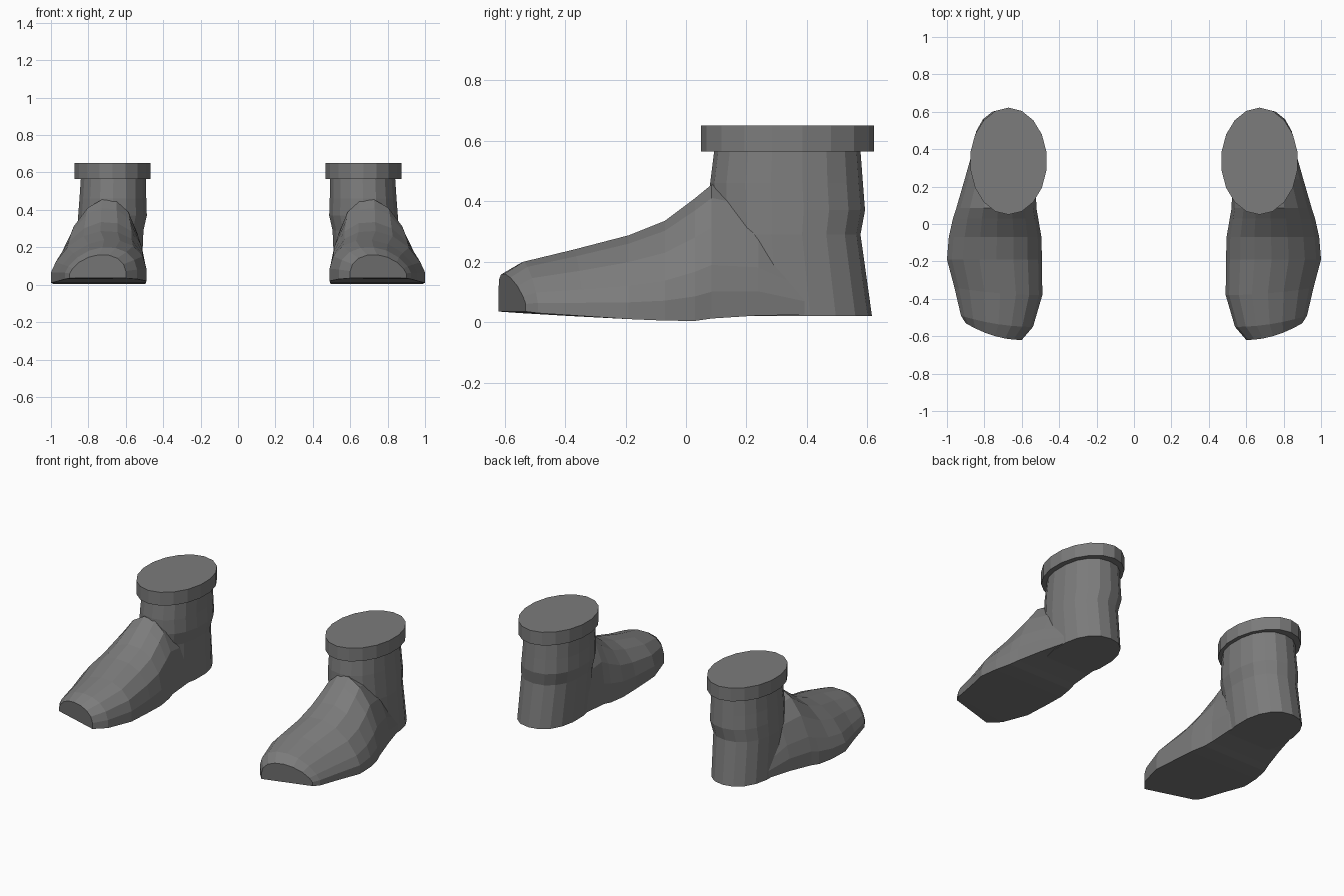
import bpy, bmesh, math

if "Cube" in bpy.data.objects:
    bpy.data.objects.remove(bpy.data.objects["Cube"])

grey = bpy.data.materials.new("dark grey")
grey.diffuse_color = (0.2, 0.2, 0.2, 1)
grey.use_nodes = True
grey.node_tree.nodes["Principled BSDF"].inputs["Base Color"].default_value = grey.diffuse_color


def loft(name, rings):
    """Closed flat-shaded loft through rings of equal point count."""
    bm = bmesh.new()
    rows = [[bm.verts.new(p) for p in ring] for ring in rings]
    n = len(rows[0])
    for a, b in zip(rows, rows[1:]):
        for i in range(n):
            j = (i + 1) % n
            bm.faces.new((a[i], a[j], b[j], b[i]))
    bm.faces.new(rows[0][::-1])
    bm.faces.new(rows[-1])
    bmesh.ops.recalc_face_normals(bm, faces=bm.faces)
    mesh = bpy.data.meshes.new(name)
    bm.to_mesh(mesh)
    bm.free()
    mesh.materials.append(grey)
    obj = bpy.data.objects.new(name, mesh)
    bpy.context.collection.objects.link(obj)
    return obj


def oval(z, y0, y1, x0, x1, n=18, power=0.9):
    """Slightly squared horizontal oval filling the given bounds."""
    ring = []
    for i in range(n):
        t = 2 * math.pi * (i + 0.5) / n
        c, s = math.cos(t), math.sin(t)
        c = math.copysign(abs(c) ** power, c)
        s = math.copysign(abs(s) ** power, s) / math.sin(math.pi / 2) 
        ring.append(((x0 + x1) / 2 + c * (x1 - x0) / 2,
                     (y0 + y1) / 2 + s * (y1 - y0) / 2, z))
    return ring


# Foot: arched sections from toe to heel
ARCH = [(0, 0), (0, .3), (.04, .6), (.15, .85), (.3, .98), (.48, 1),
        (.66, .9), (.83, .68), (.95, .4), (1, .2), (1, 0)]


def arch(y, skew, x0, x1, z0, z1):
    return [(x0 + u * (x1 - x0), y + skew * u * u, z0 + v * (z1 - z0))
            for u, v in ARCH]


foot = loft("boot_body", [arch(*s) for s in [
    (-.62, .09, .60, .90, .035, .16),
    (-.55, .06, .54, .925, .03, .20),
    (-.38, .04, .49, .96, .02, .24),
    (-.19, .0, .492, 1.0, .01, .287),
    (-.07, .0, .495, .99, .005, .335),
    (.03, .0, .512, .968, .004, .41),
    (.085, .0, .522, .95, .012, .455),
    (.24, .0, .525, .905, .022, .42),
    (.40, .0, .545, .86, .024, .24),
]])

# Shaft: stacked ovals from heel to ankle
shaft = loft("shaft", [oval(*s) for s in [
    (.02, .10, .615, .515, .865),
    (.29, .09, .577, .503, .862),
    (.37, .08, .592, .485, .857),
    (.46, .08, .585, .488, .85),
    (.58, .095, .576, .49, .842),
]])

# Join shaft and foot into one skin
union = foot.modifiers.new("join", 'BOOLEAN')
union.operation = 'UNION'
union.solver = 'EXACT'
union.object = shaft
bpy.context.view_layer.objects.active = foot
bpy.ops.object.modifier_apply(modifier="join")
bpy.data.objects.remove(shaft)

# Cuff band around the ankle
cuff = loft("cuff", [oval(z, .05, .622, .465, .877, 18, 1.0) for z in (.565, .65)])

# Second boot
for obj in (foot, cuff):
    mirror = obj.modifiers.new("pair", 'MIRROR')
    mirror.use_axis[0] = True
    mirror.use_mirror_merge = False
